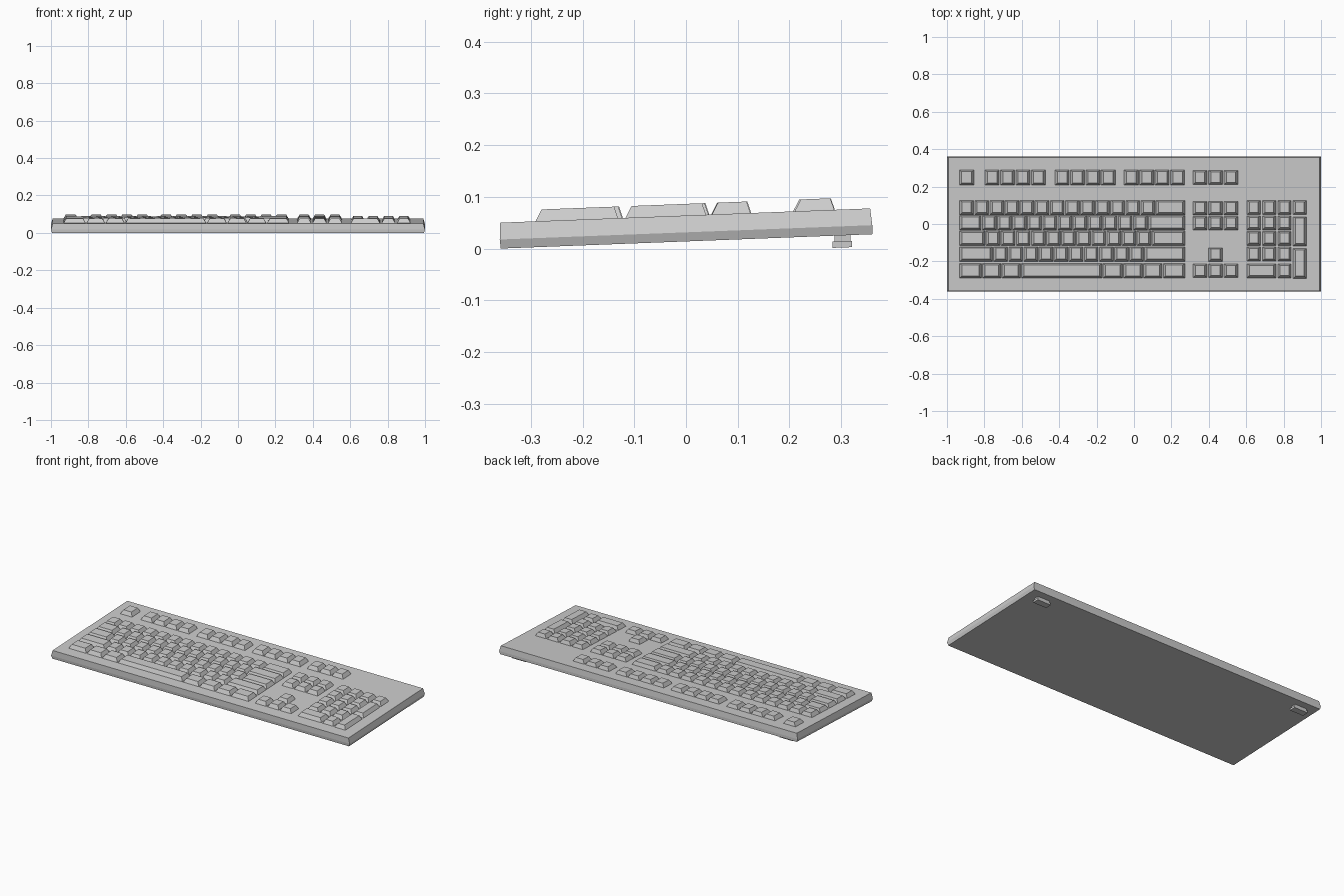
import bpy, bmesh

if "Cube" in bpy.data.objects:
    bpy.data.objects.remove(bpy.data.objects["Cube"])

SLOPE = 0.0385


def deck(y, z0):
    """Height on a plane parallel to the tilted case."""
    return z0 + SLOPE * (y + 0.36)


def loft(bm, rings):
    """Stack tilted rectangles (x0, x1, y0, y1, z0) into a closed solid."""
    loops = []
    for x0, x1, y0, y1, z0 in rings:
        loops.append([bm.verts.new((x, y, deck(y, z0)))
                      for x, y in ((x0, y0), (x1, y0), (x1, y1), (x0, y1))])
    bm.faces.new(loops[0][::-1])
    bm.faces.new(loops[-1])
    for a, b in zip(loops, loops[1:]):
        for i in range(4):
            j = (i + 1) % 4
            bm.faces.new((a[i], a[j], b[j], b[i]))


def make(name, solids):
    bm = bmesh.new()
    for rings in solids:
        loft(bm, rings)
    me = bpy.data.meshes.new(name)
    bm.to_mesh(me)
    bm.free()
    ob = bpy.data.objects.new(name, me)
    bpy.context.collection.objects.link(ob)
    return ob


def key(x0, x1, y0, y1, side=0.014):
    """Tapered keycap, steeper at the back than at the front."""
    return [(x0, x1, y0, y1, 0.047),
            (x0 + 0.002, x1 - 0.002, y0 + 0.002, y1 - 0.001, 0.052),
            (x0 + side, x1 - side, y0 + 0.013, y1 - 0.008, 0.0725)]


def key_row(x, y, widths, depth, gap):
    """Keys side by side; x is the left edge, y the row centre."""
    out = []
    for w in widths:
        out.append(key(x + gap / 2, x + w - gap / 2, y - depth / 2, y + depth / 2))
        x += w
    return out


# Case: widest at a seam line, narrower above and below
make("case", [[(-0.994, 0.994, -0.358, 0.36, 0.0),
               (-1.0, 1.0, -0.36, 0.36, 0.0175),
               (-0.991, 0.991, -0.359, 0.356, 0.05)]])

# Row centres from number row down to space row
ROWS = [0.087, 0.006, -0.077, -0.161, -0.251]
U = 1.211 / 15
LEFT = -0.935

# Main typing block
main = []
layouts = [
    [1] * 13 + [2],
    [1.5] + [1] * 11 + [2.5],
    [1.75] + [1] * 11 + [2.25],
    [2.25] + [1] * 10 + [2.75],
    [1.52, 1.28, 1.3, 5.4, 1.36, 1.32, 1.3, 1.52],
]
for y, units in zip(ROWS, layouts):
    main += key_row(LEFT, y, [u * U for u in units], 0.079, 0.004)
make("main_keys", main)

# Function row: one single key, then three groups of four
func = key_row(-0.937, 0.247, [0.085], 0.082, 0.004)
for x in (-0.8, -0.426, -0.056):
    func += key_row(x, 0.247, [0.0825] * 4, 0.082, 0.004)
make("function_keys", func)

# Navigation cluster and arrows
P = 0.0828
nav = key_row(0.312, 0.248, [P] * 3, 0.078, 0.006)
for y in ROWS[:2]:
    nav += key_row(0.312, y - 0.002, [P] * 3, 0.074, 0.006)
make("navigation_keys", nav)
make("arrow_keys", key_row(0.312 + P, ROWS[3] - 0.003, [P], 0.074, 0.006)
     + key_row(0.312, ROWS[4], [P] * 3, 0.074, 0.006))

# Number pad with two double-height keys and one double-width key
NP = 0.0822
pad = key_row(0.599, ROWS[0], [NP] * 4, 0.076, 0.008)
for y in ROWS[1:4]:
    pad += key_row(0.599, y, [NP] * 3, 0.076, 0.008)
pad += key_row(0.599, ROWS[4], [2 * NP, NP], 0.076, 0.008)
xr = 0.599 + 3 * NP
for y0, y1 in ((-0.118, 0.039), (-0.292, -0.131)):
    pad.append(key(xr + 0.004, xr + NP - 0.004, y0, y1))
make("number_pad_keys", pad)

# Rear feet: a stem and a wider pad reaching the ground
for side, cx in (("left", -0.895), ("right", 0.895)):
    g = SLOPE * 0.66
    make(side + "_foot", [
        [(cx - 0.04, cx + 0.04, 0.287, 0.318, 0.010 - g),
         (cx - 0.04, cx + 0.04, 0.287, 0.318, 0.005)],
        [(cx - 0.045, cx + 0.045, 0.283, 0.321, 0.002 - g),
         (cx - 0.045, cx + 0.045, 0.283, 0.321, 0.014 - g)],
    ])
